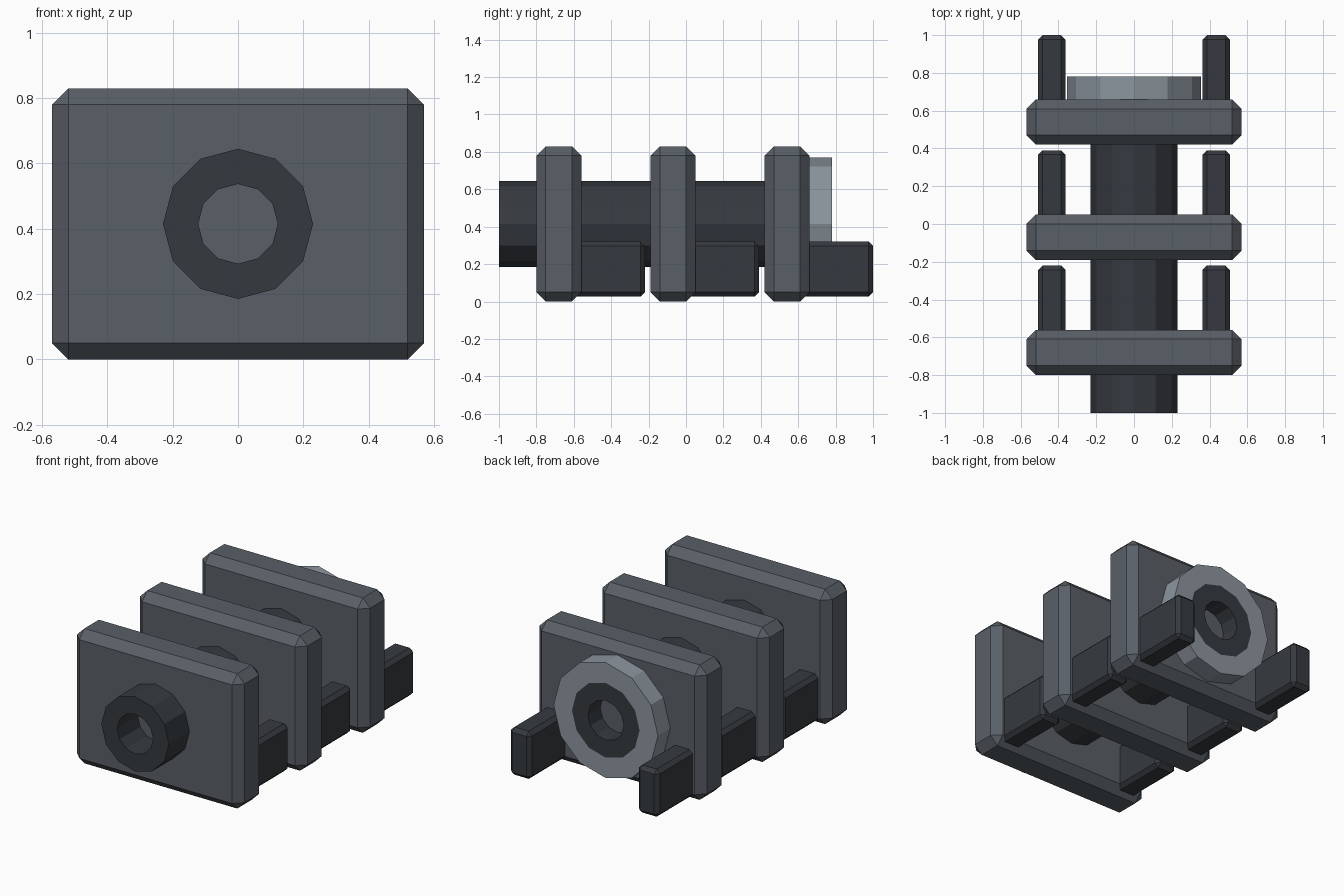
import bpy, bmesh, math

if "Cube" in bpy.data.objects:
    bpy.data.objects.remove(bpy.data.objects["Cube"])

SIDES = 12
AXIS_Z = 0.415


def material(name, rgb):
    m = bpy.data.materials.new(name)
    m.diffuse_color = (*rgb, 1)
    m.use_nodes = True
    m.node_tree.nodes["Principled BSDF"].inputs["Base Color"].default_value = m.diffuse_color
    return m


plate_grey = material("plate_grey", (0.10, 0.115, 0.135))
dark_grey = material("dark_grey", (0.036, 0.042, 0.050))
light_grey = material("light_grey", (0.26, 0.30, 0.34))


def finish(name, bm, mat):
    bmesh.ops.recalc_face_normals(bm, faces=bm.faces[:])
    mesh = bpy.data.meshes.new(name)
    bm.to_mesh(mesh)
    bm.free()
    mesh.materials.append(mat)
    obj = bpy.data.objects.new(name, mesh)
    bpy.context.collection.objects.link(obj)
    return obj


def chamfered_box(name, lo, hi, chamfer, mat):
    bm = bmesh.new()
    bmesh.ops.create_cube(bm, size=1)
    for v in bm.verts:
        for i in range(3):
            v.co[i] = (lo[i] + hi[i]) / 2 + v.co[i] * (hi[i] - lo[i])
    bmesh.ops.bevel(bm, geom=bm.edges[:], offset=chamfer, segments=1,
                    affect='EDGES')
    return finish(name, bm, mat)


def tube(name, outer, inner, y0, y1, mat):
    # rectangular section swept around the y axis
    bm = bmesh.new()
    section = [(outer, y0), (outer, y1), (inner, y1), (inner, y0)]
    loops = []
    for i in range(SIDES):
        a = 2 * math.pi * i / SIDES
        loops.append([bm.verts.new((r * math.sin(a), y, AXIS_Z + r * math.cos(a)))
                      for r, y in section])
    for i in range(SIDES):
        a, b = loops[i], loops[(i + 1) % SIDES]
        for j in range(4):
            k = (j + 1) % 4
            bm.faces.new((a[j], a[k], b[k], b[j]))
    return finish(name, bm, mat)


# three solid plates, each with a pair of rear prongs
for n, y in enumerate((-0.68, -0.07, 0.54), 1):
    chamfered_box(f"plate_{n}", (-0.57, y - 0.12, 0), (0.57, y + 0.12, 0.83),
                  0.05, plate_grey)
    for side, x in (("left", -0.435), ("right", 0.435)):
        chamfered_box(f"prong_{side}_{n}", (x - 0.072, y, 0.027),
                      (x + 0.072, y + 0.46, 0.32), 0.023, dark_grey)

# central barrel and the collar flush with its rear end
tube("barrel", 0.23, 0.122, -1.0, 0.78, dark_grey)
tube("collar", 0.355, 0.23, 0.60, 0.78, light_grey)
